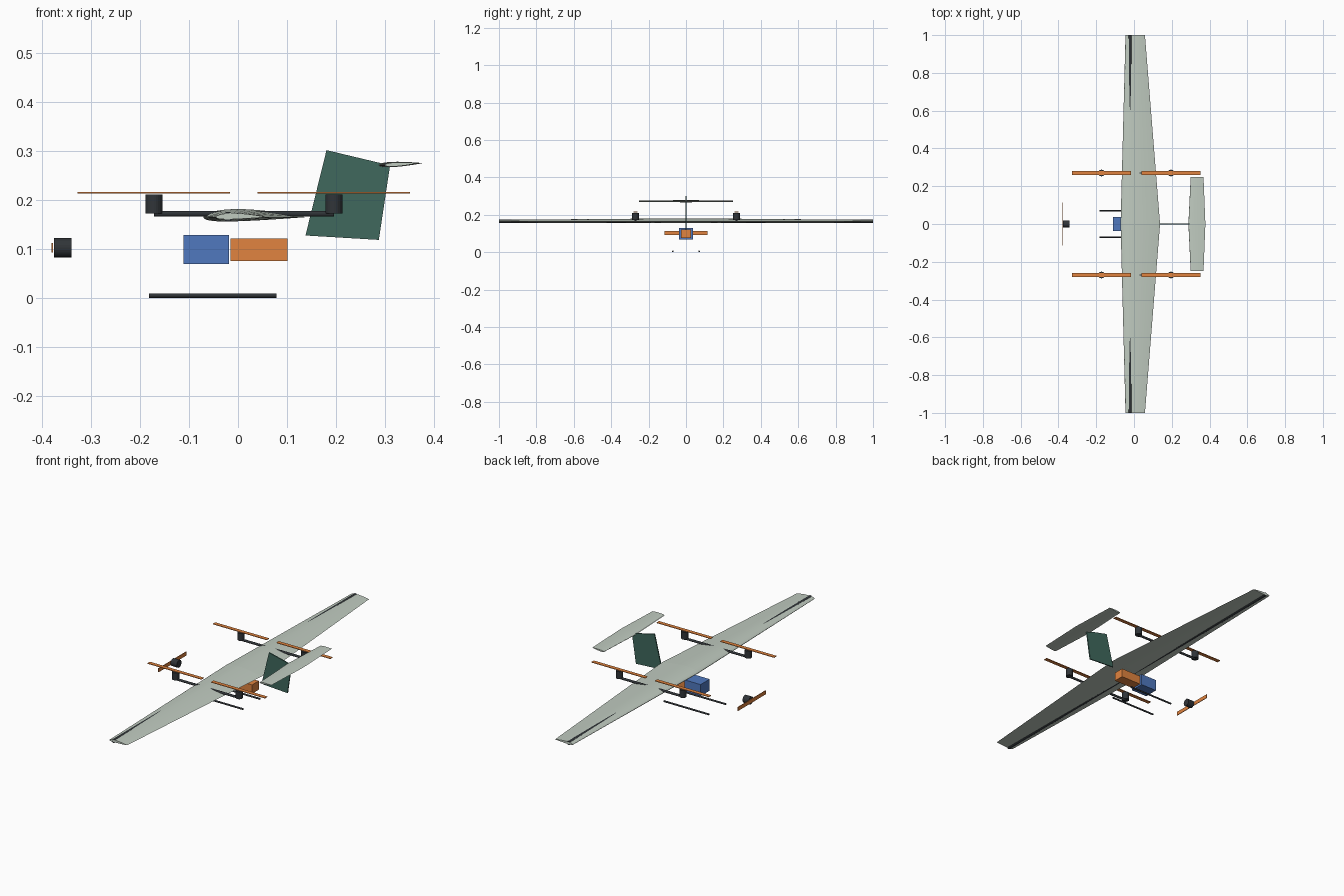
import bpy, bmesh, math
from mathutils import Vector

if "Cube" in bpy.data.objects:
    bpy.data.objects.remove(bpy.data.objects["Cube"])


def material(name, rgb):
    m = bpy.data.materials.new(name)
    m.diffuse_color = (*rgb, 1)
    m.use_nodes = True
    m.node_tree.nodes["Principled BSDF"].inputs["Base Color"].default_value = m.diffuse_color
    return m


SKIN = material("pale_skin", (0.53, 0.60, 0.53))
DARK = material("carbon", (0.03, 0.035, 0.04))
ORANGE = material("orange", (0.75, 0.23, 0.05))
BLUE = material("blue", (0.08, 0.19, 0.52))
GREEN = material("dark_green", (0.05, 0.14, 0.11))


def finish(name, bm, mat):
    bmesh.ops.recalc_face_normals(bm, faces=bm.faces)
    mesh = bpy.data.meshes.new(name)
    bm.to_mesh(mesh)
    bm.free()
    mesh.materials.append(mat)
    ob = bpy.data.objects.new(name, mesh)
    bpy.context.collection.objects.link(ob)
    return ob


def box(name, lo, hi, mat):
    bm = bmesh.new()
    bmesh.ops.create_cube(bm, size=1)
    lo, hi = Vector(lo), Vector(hi)
    for v in bm.verts:
        v.co = (lo + hi) / 2 + v.co * (hi - lo)
    return finish(name, bm, mat)


def rod(name, a, b, r, mat, sides=24):
    a, b = Vector(a), Vector(b)
    bm = bmesh.new()
    bmesh.ops.create_cone(bm, cap_ends=True, segments=sides, radius1=r, radius2=r, depth=(b - a).length)
    q = (b - a).to_track_quat('Z', 'Y')
    for v in bm.verts:
        v.co = q @ v.co + (a + b) / 2
    return finish(name, bm, mat)


def airfoil(n, thick, camber):
    """Closed unit-chord section: upper surface from tail to nose, then lower."""
    def point(x, side):
        t = 5 * thick * (0.2969 * math.sqrt(x) - 0.126 * x - 0.3516 * x**2 + 0.2843 * x**3 - 0.1036 * x**4)
        p = 0.4
        c = camber / p**2 * (2*p*x - x*x) if x < p else camber / (1-p)**2 * (1 - 2*p + 2*p*x - x*x)
        return x, c + side * t
    xs = [(1 - math.cos(math.pi * i / n)) / 2 for i in range(n + 1)]
    return [point(x, 1) for x in reversed(xs)] + [point(x, -1) for x in xs[1:-1]]


def lifting_surface(name, half, root, tip, z, camber, rise=0.0):
    """Tapered panel; root and tip are (leading x, trailing x)."""
    bm = bmesh.new()
    rings = []
    for y, (le, te) in ((-half, tip), (0, root), (half, tip)):
        c = te - le
        rings.append([bm.verts.new((le + c * u, y, z + c * w + rise * u)) for u, w in airfoil(20, 0.12, camber)])
    for a, b in zip(rings, rings[1:]):
        for i in range(len(a)):
            j = (i + 1) % len(a)
            bm.faces.new((a[i], a[j], b[j], b[i]))
    bm.faces.new(rings[0])
    bm.faces.new(rings[-1])
    return finish(name, bm, SKIN)


# Wing with its spar, and the high tailplane
lifting_surface("wing", 1.0, (-0.071, 0.138), (-0.045, 0.058), 0.165, 0.02)
rod("wing_spar", (-0.02, -1, 0.166), (-0.02, 1, 0.166), 0.01, DARK)
lifting_surface("tailplane", 0.25, (0.288, 0.378), (0.300, 0.368), 0.2715, 0.0, 0.004)

# Swept flat tail fin
bm = bmesh.new()
outline = [(0.138, 0.1275), (0.288, 0.1185), (0.311, 0.271), (0.181, 0.302)]
sides = [[bm.verts.new((x, y, z)) for x, z in outline] for y in (-0.003, 0.003)]
for s in sides:
    bm.faces.new(s)
for i in range(4):
    j = (i + 1) % 4
    bm.faces.new((sides[0][i], sides[0][j], sides[1][j], sides[1][i]))
finish("tail_fin", bm, GREEN)

# Booms with lift motors and propellers, plus landing skids
for side, label in ((-1, "right"), (1, "left")):
    y = 0.27 * side
    rod(f"{label}_boom", (-0.172, y, 0.172), (0.196, y, 0.172), 0.006, DARK)
    for x, pos in ((-0.172, "front"), (0.196, "rear")):
        rod(f"{label}_{pos}_lift_motor", (x, y, 0.172), (x, y, 0.211), 0.0175, DARK)
        box(f"{label}_{pos}_propeller", (x - 0.156, y - 0.01, 0.2135), (x + 0.156, y + 0.01, 0.2165), ORANGE)
    rod(f"{label}_skid", (-0.182, 0.07 * side, 0.0045), (0.079, 0.07 * side, 0.0045), 0.0045, DARK)

# Nose motor and propeller
rod("nose_motor", (-0.3765, 0, 0.1025), (-0.341, 0, 0.1025), 0.0195, DARK)
box("nose_propeller", (-0.3815, -0.115, 0.0925), (-0.3785, 0.115, 0.1125), ORANGE)

# Battery and payload boxes
box("battery", (-0.111, -0.0375, 0.069), (-0.018, 0.0375, 0.129), BLUE)
box("payload", (-0.015, -0.0275, 0.075), (0.101, 0.0275, 0.121), ORANGE)
